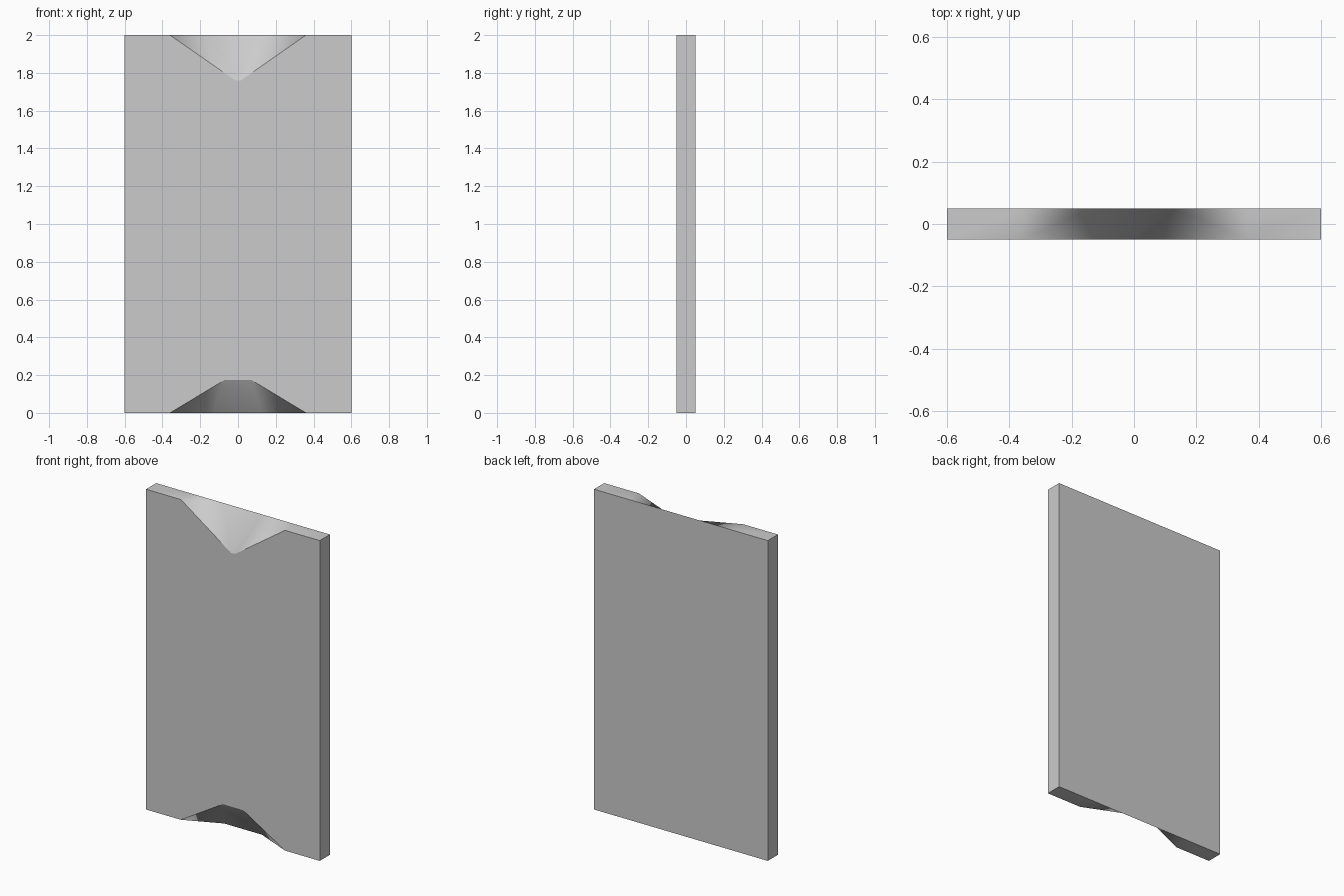
import bpy, bmesh

if "Cube" in bpy.data.objects:
    bpy.data.objects.remove(bpy.data.objects["Cube"])

W, D, H = 0.6, 0.05, 2.0     # half width, half depth, height
NOTCH, BACK = 0.36, 0.13     # notch half width at the front and back edges

bm = bmesh.new()


def edge_strip(z, tip_x, tip_z):
    """Top or bottom edge: flat ends with a notch sloping to the back edge."""
    front = [bm.verts.new((x, -D, zz)) for x, zz in
             ((-W, z), (-NOTCH, z), (-tip_x, tip_z), (tip_x, tip_z), (NOTCH, z), (W, z))]
    back = [bm.verts.new((x, D, z)) for x in (-W, -NOTCH, -BACK, BACK, NOTCH, W)]
    for i in (0, 2, 4):
        bm.faces.new((front[i], front[i + 1], back[i + 1], back[i]))
    # triangles either side of the notch tip, mirrored
    for outer, inner in ((1, 2), (4, 3)):
        bm.faces.new((front[outer], back[inner], back[outer]))
        bm.faces.new((front[outer], front[inner], back[inner]))
    return front, back


top_f, top_b = edge_strip(H, 0.015, 1.76)
bot_f, bot_b = edge_strip(0.0, 0.07, 0.175)
strips = set(bm.faces)

# front and back faces, then the two sides
bm.faces.new(bot_f + top_f[::-1])
bm.faces.new(bot_b + top_b[::-1])
for i in (0, -1):
    bm.faces.new((bot_f[i], bot_b[i], top_b[i], top_f[i]))
bmesh.ops.recalc_face_normals(bm, faces=bm.faces[:])

# smooth edge strips, crisp outlines
for f in bm.faces:
    f.smooth = f in strips
for e in bm.edges:
    e.smooth = all(f in strips for f in e.link_faces)

mesh = bpy.data.meshes.new("notched_panel")
bm.to_mesh(mesh)
bm.free()
panel = bpy.data.objects.new("notched_panel", mesh)
bpy.context.collection.objects.link(panel)
